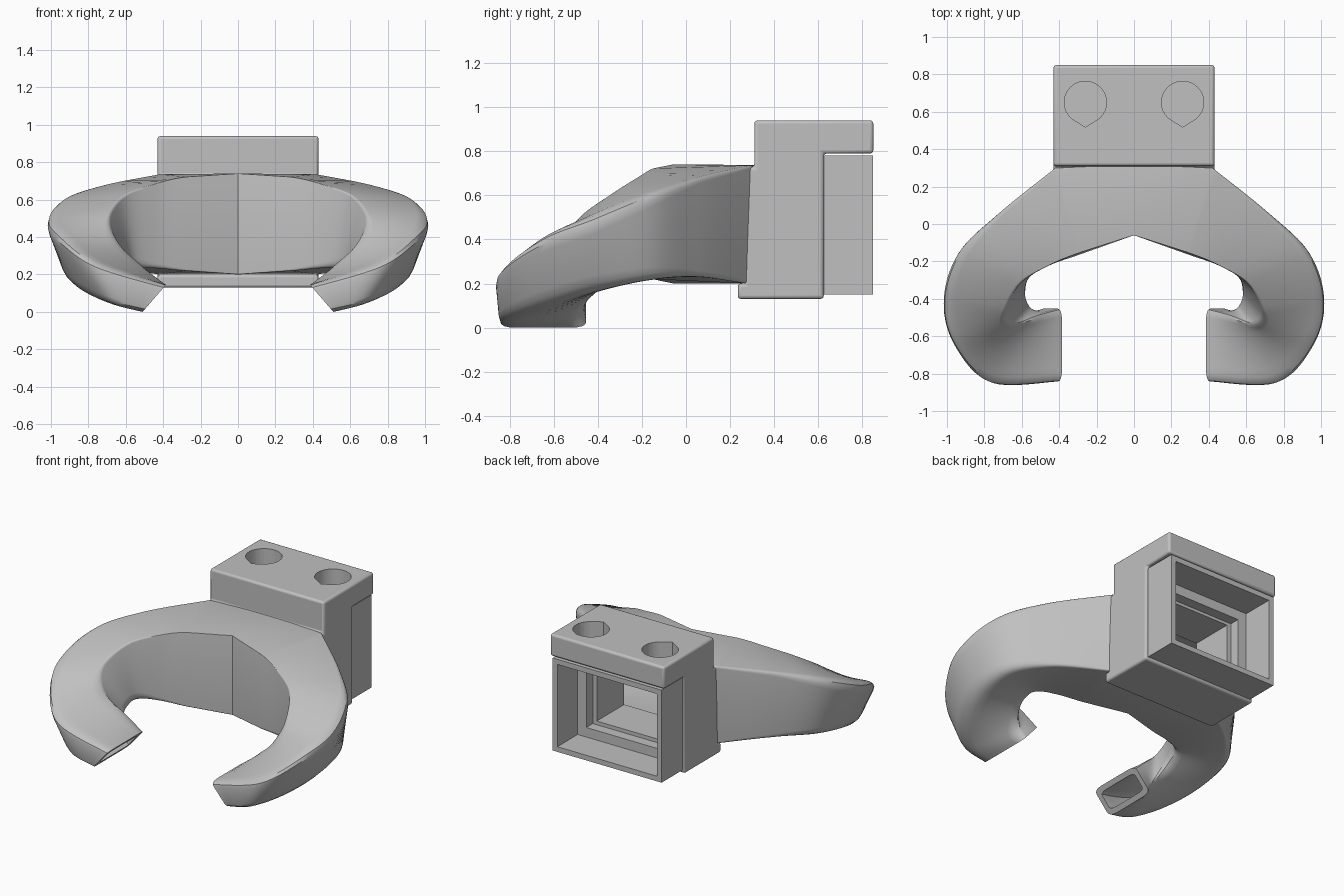
import bpy, bmesh, math
from mathutils import Vector

if "Cube" in bpy.data.objects:
    bpy.data.objects.remove(bpy.data.objects["Cube"])

GREY = (0.53, 0.53, 0.53, 1)
mat = bpy.data.materials.new("plain grey")
mat.use_nodes = True
mat.diffuse_color = GREY
mat.node_tree.nodes["Principled BSDF"].inputs["Base Color"].default_value = GREY


def make_object(name, bm, helper=False):
    bmesh.ops.recalc_face_normals(bm, faces=bm.faces)
    mesh = bpy.data.meshes.new(name)
    bm.to_mesh(mesh)
    bm.free()
    obj = bpy.data.objects.new(name, mesh)
    bpy.context.collection.objects.link(obj)
    mesh.materials.append(mat)
    if helper:
        obj.hide_render = True
        obj.hide_viewport = True
        obj.display_type = 'WIRE'
    return obj


def prism(name, points, depth, helper=False):
    """Extrude a flat outline along a vector."""
    bm = bmesh.new()
    face = bm.faces.new([bm.verts.new(p) for p in points])
    moved = bmesh.ops.extrude_face_region(bm, geom=[face])["geom"]
    verts = [v for v in moved if isinstance(v, bmesh.types.BMVert)]
    bmesh.ops.translate(bm, verts=verts, vec=depth)
    return make_object(name, bm, helper)


def box(name, x, y0, y1, z0, z1, helper=False):
    outline = [(-x, y0, z0), (x, y0, z0), (x, y0, z1), (-x, y0, z1)]
    return prism(name, outline, (0, y1 - y0, 0), helper)


def bevel(obj, width):
    mod = obj.modifiers.new("soft edges", 'BEVEL')
    mod.width, mod.segments, mod.limit_method = width, 3, 'ANGLE'


def cut(obj, cutter):
    mod = obj.modifiers.new("cut", 'BOOLEAN')
    mod.operation, mod.solver, mod.object = 'DIFFERENCE', 'EXACT', cutter


def shade(obj):
    bpy.ops.object.select_all(action='DESELECT')
    obj.select_set(True)
    bpy.context.view_layer.objects.active = obj
    bpy.ops.object.shade_smooth_by_angle(angle=math.radians(32))


# Mounting block: side outline with the overhanging cap
outline = [(.235, .13), (.625, .13), (.625, .79), (.85, .79), (.85, .94),
           (.31, .94), (.31, .728), (.265, .728), (.265, .2), (.235, .2)]
block = prism("mounting_block", [(-.43, y, z) for y, z in outline], (.86, 0, 0))
bevel(block, .015)

# Socket behind the block, with a stepped air passage
socket = box("fan_socket", .41, .61, .848, .15, .78)
mouth = box("mouth_cutter", .375, .63, .95, .185, .745, True)
passage = box("passage_cutter", .31, .56, .96, .25, .68, True)
throat = box("throat_cutter", .28, .1, .97, .275, .66, True)
for cutter in (throat, passage):
    cut(block, cutter)
for cutter in (passage, mouth):
    cut(socket, cutter)
cut(socket, throat)

# Teardrop screw holes in the cap
for side, label in ((1, "left"), (-1, "right")):
    ring = [(side * .26 + .113 * math.cos(a), .65 + .113 * math.sin(a), .785)
            for a in (math.radians(-50 + 280 * i / 32) for i in range(33))]
    ring.append((side * .26, .518, .785))
    cut(block, prism(label + "_hole_cutter", ring, (0, 0, .3), True))

# Arm stations: outer top, outer bottom, inner bottom, inner top, corner rounding
stations = [
    ((0, .32, .738), (0, .3, .2), (0, -.06, .2), (0, -.06, .74), .01),
    ((.42, .3, .736), (.42, .28, .2), (.28, -.16, .22), (.28, -.15, .722), .02),
    ((.72, .06, .68), (.7, .06, .23), (.45, -.22, .235), (.45, -.22, .682), .06),
    ((.95, -.16, .61), (.89, -.16, .21), (.55, -.28, .23), (.61, -.32, .62), .16),
    ((1.04, -.42, .51), (.91, -.43, .15), (.56, -.355, .19), (.69, -.48, .505), .24),
    ((.98, -.66, .42), (.82, -.67, .08), (.545, -.415, .12), (.64, -.54, .39), .25),
    ((.78, -.855, .27), (.67, -.83, .03), (.53, -.455, .05), (.5, -.485, .26), .22),
    ((.385, -.842, .145), (.51, -.842, 0), (.51, -.453, 0), (.385, -.453, .145), .18),
]
STEPS, ARC, WALL = 8, 5, .035


def spline(a, b, c, d, t):
    return .5 * (2 * b + (c - a) * t + (2 * a - 5 * b + 4 * c - d) * t * t
                 + (3 * b - a - 3 * c + d) * t ** 3)


def sections():
    """Corner sets along the arm: straight at the root, curved afterwards."""
    rows = [([Vector(p) for p in s[:4]], s[4]) for s in stations]
    out = [(*rows[0], .2)]
    last = len(rows) - 1
    for i in range(1, last):
        for k in range(STEPS):
            t = k / STEPS
            corners = []
            for c in range(4):
                before = rows[1 if i == 1 and c < 2 else i - 1][0][c]
                after = rows[min(i + 2, last)][0][c]
                corners.append(spline(before, rows[i][0][c], rows[i + 1][0][c], after, t))
            # the inner top edge stays crisp until the arm turns downwards
            crisp = min(1, max(.2, (i + t - 3.5) / 2))
            out.append((corners, rows[i][1] * (1 - t) + rows[i + 1][1] * t, crisp))
    out.append((*rows[last], 1))
    return out


def rounded(corners, r, crisp):
    """Four-cornered loop with each corner replaced by a small curve."""
    pts = []
    for i, p in enumerate(corners):
        amount = r * crisp if i == 3 else r
        a = p.lerp(corners[i - 1], amount)
        b = p.lerp(corners[(i + 1) % 4], amount)
        for k in range(ARC):
            t = k / (ARC - 1)
            pts.append(a.lerp(p, t).lerp(p.lerp(b, t), t))
    return pts


def inset(corners):
    return [p + WALL * ((corners[i - 1] - p).normalized()
                        + (corners[(i + 1) % 4] - p).normalized())
            for i, p in enumerate(corners)]


# Curved hollow arms, mirrored about the middle
bm = bmesh.new()
count = 4 * ARC
ends = []
for shrink in (False, True):
    loops = [[bm.verts.new(p) for p in rounded(inset(c) if shrink else c, r, crisp)]
             for c, r, crisp in sections()]
    for n, (lo, hi) in enumerate(zip(loops, loops[1:])):
        for j in range(count):
            if n == 0 and j == ARC - 1:
                continue  # open at the back, into the passage
            k = (j + 1) % count
            bm.faces.new((lo[j], lo[k], hi[k], hi[j]))
    ends.append(loops[-1])
for j in range(count):  # rim of the outlet
    k = (j + 1) % count
    bm.faces.new((ends[0][j], ends[0][k], ends[1][k], ends[1][j]))
for edge in bm.edges:  # sharp ridge where the two arms meet
    if all(abs(v.co.x) < .0001 for v in edge.verts):
        edge.smooth = False
arms = make_object("duct_arms", bm)
mirror = arms.modifiers.new("mirror", 'MIRROR')
mirror.merge_threshold = .0005

for obj in (block, socket, arms):
    shade(obj)
